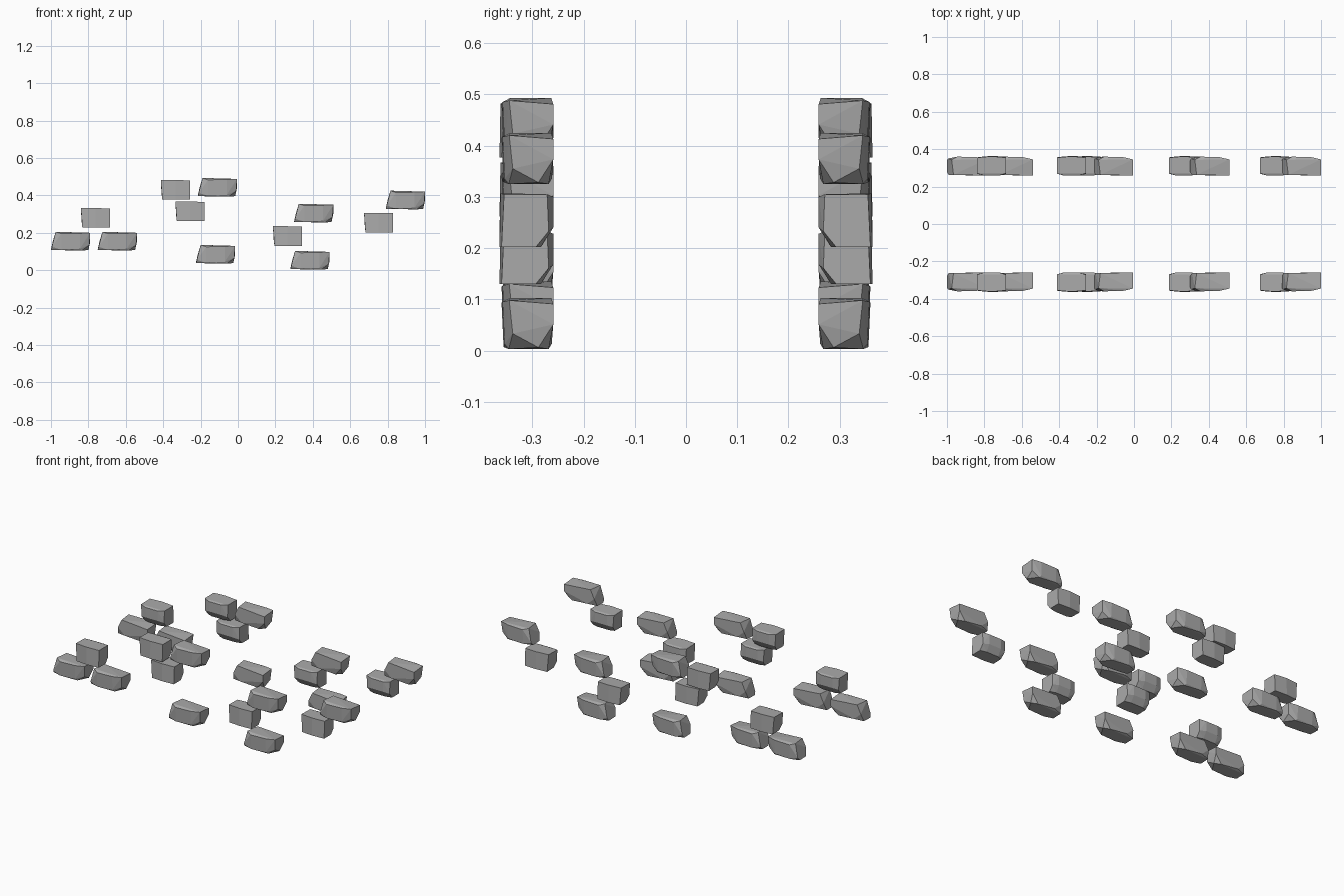
import bpy, bmesh
from mathutils import Vector

if "Cube" in bpy.data.objects:
    bpy.data.objects.remove(bpy.data.objects["Cube"], do_unlink=True)

# Stone colour
stone = bpy.data.materials.new("grey stone")
stone.use_nodes = True
grey = (0.4, 0.4, 0.4, 1)
stone.diffuse_color = grey
bsdf = stone.node_tree.nodes["Principled BSDF"]
bsdf.inputs["Base Color"].default_value = grey
bsdf.inputs["Roughness"].default_value = 0.9

WALL_Y = -0.308   # centre line of the front wall


def chiselled_stone(name, corners):
    """Closed faceted block wrapped around its chiselled corners (in hundredths)."""
    bm = bmesh.new()
    for corner in corners:
        bm.verts.new(Vector(corner) / 100)
    hull = bmesh.ops.convex_hull(bm, input=bm.verts)
    loose = set(hull["geom_interior"]) | set(hull["geom_unused"])
    bmesh.ops.delete(bm, geom=[v for v in loose if isinstance(v, bmesh.types.BMVert)],
                     context='VERTS')
    bmesh.ops.dissolve_limit(bm, angle_limit=0.06, verts=bm.verts, edges=bm.edges)
    bmesh.ops.recalc_face_normals(bm, faces=bm.faces)
    mesh = bpy.data.meshes.new(name)
    bm.to_mesh(mesh)
    bm.free()
    mesh.materials.append(stone)
    return mesh


def mirrored_copy(mesh):
    """Same stone turned to face the back."""
    bm = bmesh.new()
    bm.from_mesh(mesh)
    for v in bm.verts:
        v.co.y = -v.co.y
    bmesh.ops.reverse_faces(bm, faces=bm.faces)
    copy = bpy.data.meshes.new(mesh.name + "_back")
    bm.to_mesh(copy)
    bm.free()
    copy.materials.append(stone)
    return copy


# Long stone: right end, outer belly, underside, left end
long_stone = chiselled_stone("long_stone", [
    (10.5, -3.7, 4.5), (10.5, 4.9, 3.8), (10.5, 4.9, -.2), (9.5, 2, -4.7), (10, -3, -2),
    (5, -5, 4.2), (-5, -5.2, 4), (-5, -4.8, -4.6), (5, -4.6, -4),
    (6, -3.8, -5), (6, 4, -5), (-5, 4.6, -4),
    (-8, -3.5, 5), (-7, 4.5, 5), (-10.5, -3, -4.7), (-10, -4.2, -3),
    (-10.5, 3, -4.5), (-9.5, 4.6, 0)])

# Short stone: square outside, bevelled along the inner underside
short_stone = chiselled_stone("short_stone", [
    (7.8, -4.7, 5), (7.8, 3.7, 5), (7.8, 4, -2.2), (7.8, 1.5, -5.3), (7.8, -5.2, -5.3),
    (0, -5.4, 5.2), (0, -5.6, -5.3), (4, 4.9, 4.5), (4, 4.9, -1.5),
    (-4, 4.9, 4.5), (-4, 4.9, -1.5), (4, 2.5, -5.3), (-4, 2.5, -5.3),
    (-7.8, -4.7, 5.2), (-7.8, 3.7, 5), (-7.4, 4, -2), (-6.8, 1.5, -5.3), (-7, -5, -5.3)])

# Positions (x, z) along the wall
layout = {
    "long_stone": (long_stone, [(-.895, .155), (-.645, .155), (-.11, .443), (-.12, .085),
                                (.405, .305), (.385, .053), (.895, .375)]),
    "short_stone": (short_stone, [(-.762, .28), (-.335, .43), (-.257, .315),
                                  (.265, .183), (.752, .255)]),
}

# Two matching rows, front and back
for name, (mesh, places) in layout.items():
    for row, side, shape in (("front", 1, mesh), ("back", -1, mirrored_copy(mesh))):
        for number, (x, z) in enumerate(places, 1):
            block = bpy.data.objects.new(f"{row}_{name}_{number}", shape)
            block.location = (x, side * WALL_Y, z)
            bpy.context.collection.objects.link(block)
